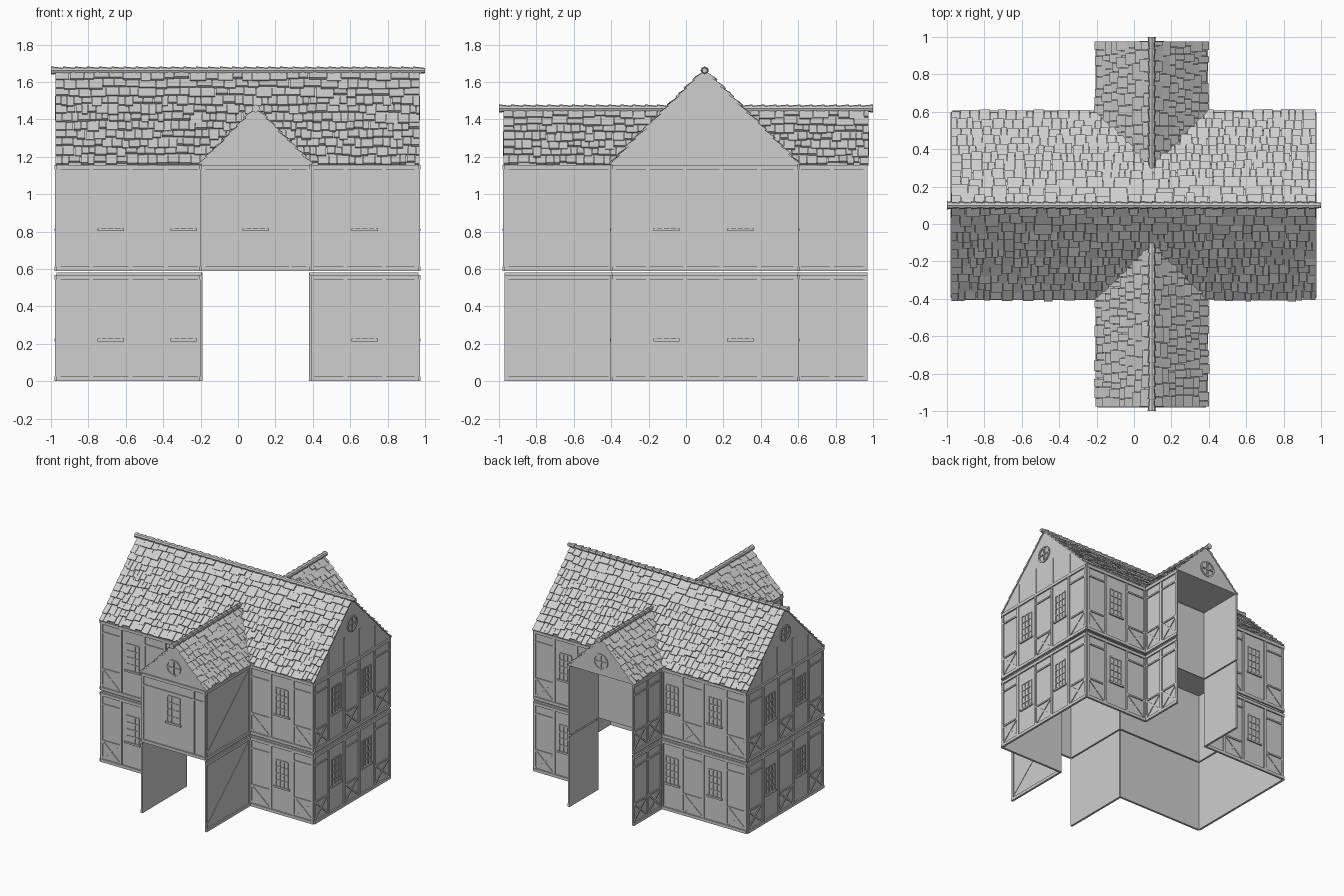
import bpy, bmesh, math, random
from mathutils import Vector

random.seed(4)
cube = bpy.data.objects.get("Cube")
if cube:
    bpy.data.objects.remove(cube)

grey = bpy.data.materials.new("plain_grey")
grey.use_nodes = True
color = (0.62, 0.62, 0.62, 1)
grey.diffuse_color = color
grey.node_tree.nodes["Principled BSDF"].inputs["Base Color"].default_value = color

# Plan of the house: long block along x, lower wing along y
X0, X1, Y0, Y1 = -0.97, 0.965, -0.395, 0.595
WX0, WX1, WY = -0.195, 0.385, 0.97
EAVE, FLOOR = 1.16, 0.59
RIDGE_Y, RIDGE_X = (Y0 + Y1) / 2, (WX0 + WX1) / 2
parts = {}


def part(name):
    return parts.setdefault(name, bmesh.new())


def hexa(bm, low, high):
    """Closed solid between two matching rings of points."""
    n = len(low)
    a = [bm.verts.new(p) for p in low]
    b = [bm.verts.new(p) for p in high]
    bm.faces.new(a[::-1])
    bm.faces.new(b)
    for i in range(n):
        j = (i + 1) % n
        bm.faces.new((a[i], a[j], b[j], b[i]))


def place(side, a, z, d):
    """Point on a wall: a along it, z up, d outwards."""
    axis, pos, sign = side
    return Vector((pos + sign * d, a, z)) if axis == "x" else Vector((a, pos + sign * d, z))


def board(name, side, p, q, width=0.02, depth=0.008):
    p, q = Vector(p), Vector(q)
    n = (q - p).normalized().orthogonal() * width / 2
    ring = [p + n, q + n, q - n, p - n]
    hexa(part(name), [place(side, v.x, v.y, -0.002) for v in ring],
         [place(side, v.x, v.y, depth) for v in ring])


def wall(side, a0, a1, z0, z1):
    ring = [(a0, z0), (a1, z0), (a1, z1), (a0, z1)]
    hexa(part("walls"), [place(side, *v, -0.006) for v in ring],
         [place(side, *v, 0) for v in ring])


def window(side, c, z):
    """Lattice window, three panes wide and four high, with a sill."""
    w, h = 0.055, 0.22
    for i in range(4):
        a = c - w + i * w * 2 / 3
        board("windows", side, (a, z), (a, z + h), 0.009, 0.006)
    for i in range(5):
        b = z + i * h / 4
        board("windows", side, (c - w, b), (c + w, b), 0.009, 0.006)
    board("windows", side, (c - w - 0.015, z), (c + w + 0.015, z), 0.014, 0.012)


def round_window(side, c, z, r=0.06):
    pts = [(c + r * math.cos(k * math.tau / 20), z + r * math.sin(k * math.tau / 20))
           for k in range(21)]
    for p, q in zip(pts, pts[1:]):
        board("round_windows", side, p, q, 0.012)
    board("round_windows", side, (c - r, z), (c + r, z), 0.01)
    board("round_windows", side, (c, z - r), (c, z + r), 0.01)


def bands(side, a0, a1, z):
    board("timber_bands", side, (a0, z + 0.012), (a1, z + 0.012), 0.024, 0.011)
    board("timber_bands", side, (a0, z + 0.555), (a1, z + 0.555), 0.024, 0.011)


def facade(side, cuts, kinds, storeys=(0, FLOOR)):
    """Timber framed wall; b = braced panel, w = window panel, d = thin diagonal."""
    a0, a1 = cuts[0], cuts[-1]
    for z in storeys:
        wall(side, a0, a1, z, z + 0.58)
        bands(side, a0, a1, z)
        for c in cuts:
            x = min(max(c, a0 + 0.01), a1 - 0.01)
            board("timber_posts", side, (x, z + 0.02), (x, z + 0.55))
        for l, r, kind in zip(cuts, cuts[1:], kinds):
            l, r = l + 0.012, r - 0.012
            if kind == "b":
                lo, hi = z + 0.03, z + 0.175
                board("timber_rails", side, (l, hi), (r, hi), 0.012)
                board("timber_rails", side, (l, z + 0.475), (r, z + 0.475), 0.012)
                board("timber_braces", side, (l, lo), (r, hi), 0.012, 0.006)
                board("timber_braces", side, (l, hi), (r, lo), 0.012, 0.006)
            elif kind == "w":
                window(side, (l + r) / 2, z + 0.22)
            else:
                board("timber_braces", side, (l, z + 0.04), (r, z + 0.53), 0.01, 0.003)


left_cuts = (X0, -0.785, -0.575, -0.385, WX0)
right_cuts = (WX1, 0.575, 0.78, X1)
gable_cuts = (Y0, -0.205, -0.005, 0.19, 0.39, Y1)
for s, y in ((-1, Y0), (1, Y1)):
    facade(("y", y, s), left_cuts, "bwbw")
    facade(("y", y, s), right_cuts, "bwb")
for s, x in ((-1, X0), (1, X1)):
    facade(("x", x, s), gable_cuts, "bwbwb")

# Wing: plain front flanks, framed back flanks, upper room over the passage
for s, x in ((-1, WX0), (1, WX1)):
    facade(("x", x, s), (Y1, 0.78, WY), "bb")
    facade(("x", x, s), (-WY, Y0), "d")
wing_front = ("y", -WY, -1)
facade(wing_front, (WX0, WX1), "w", (FLOOR,))
board("timber_rails", wing_front, (WX0, 1.06), (WX1, 1.06), 0.012)
board("timber_posts", wing_front, (0.28, 0.61), (0.28, 1.14), 0.014)
wall(("y", Y1, 1), WX0, WX1, FLOOR, EAVE)


# Roof bodies
def prism(name, axis, ends, a0, a1):
    h, m = (a1 - a0) / 2, (a0 + a1) / 2
    ring = [(a0, EAVE), (a1, EAVE), (m, EAVE + h)]
    hexa(part(name), *[[place((axis, e, 1), a, z, 0) for a, z in ring] for e in ends])


prism("main_roof", "x", (X0, X1), Y0, Y1)
prism("wing_roof", "y", (-WY, WY), WX0, WX1)

# Gable ornaments
for s, x in ((-1, X0), (1, X1)):
    side = ("x", x, s)
    round_window(side, RIDGE_Y, 1.46)
    for off in (-0.3, -0.1, 0.1, 0.3):
        top = EAVE + 0.47 - abs(off) if abs(off) > 0.2 else 1.38
        board("gable_studs", side, (RIDGE_Y + off, EAVE), (RIDGE_Y + off, top), 0.014, 0.005)
for s in (-1, 1):
    round_window(("y", s * WY, s), RIDGE_X, 1.27)


# Roof tiles: uneven rows of small slabs, lower edge lifted
def tiles(name, axis, eave, sign, half, t0, t1, rows, valley=None):
    """valley(e) gives the tile run (t0, t1) at distance e up the slope."""
    bm, step = part(name), half / rows

    def pt(t, e, lift):
        return place((axis, eave, sign), t, EAVE + e + lift, e - lift)

    for row in range(rows):
        e = row * step
        start, end = valley(e + step) if valley else (t0, t1)
        t = start
        while t < end - 0.005:
            wide = random.uniform(0.03, 0.065) * (1.5 if row > rows * 0.65 else 1)
            n = end if end - t - wide < 0.02 else t + wide
            lo = max(e + random.uniform(-0.012, 0.008), -0.006)
            hi = min(e + step * 1.15, half)
            up = random.uniform(0.008, 0.014)
            gap = 0.0015
            low = [pt(t + gap, lo, 0), pt(n - gap, lo, 0), pt(n - gap, hi, 0), pt(t + gap, hi, 0)]
            high = [pt(t + gap, lo, up), pt(n - gap, lo, up),
                    pt(n - gap, hi, 0.003), pt(t + gap, hi, 0.003)]
            hexa(bm, low, high)
            t = n


main_half, wing_half = (Y1 - Y0) / 2, (WX1 - WX0) / 2
for eave, sign in ((Y0, 1), (Y1, -1)):
    tiles("main_roof_tiles", "y", eave, sign, main_half, X0 - 0.008, X1 + 0.008, 11)
for eave, sign in ((WX0, 1), (WX1, -1)):
    tiles("wing_front_tiles", "x", eave, sign, wing_half, 0, 0, 7,
          lambda e: (-WY - 0.006, Y0 + e))
    tiles("wing_back_tiles", "x", eave, sign, wing_half, 0, 0, 7,
          lambda e: (Y1 - e, WY + 0.006))


# Ridge caps: overlapping tapered tubes
def ridge(name, axis, pos, z, start, end):
    n = round(abs(end - start) / 0.065)
    for i in range(n):
        rings = []
        for k, r in ((i, 0.022), (i + 1.1, 0.014)):
            t = start + (end - start) * min(k, n) / n
            rings.append([place((axis, pos, 1), t, z + r * math.sin(j * math.tau / 8),
                                r * math.cos(j * math.tau / 8)) for j in range(8)])
        hexa(part(name), *rings)


ridge("main_ridge", "y", RIDGE_Y, EAVE + main_half + 0.006, -1, 1)
ridge("wing_front_ridge", "x", RIDGE_X, EAVE + wing_half + 0.008, -1, -0.09)
ridge("wing_back_ridge", "x", RIDGE_X, EAVE + wing_half + 0.008, 1, 0.29)

# Turn every collected part into an object
for name, bm in parts.items():
    bmesh.ops.recalc_face_normals(bm, faces=bm.faces[:])
    mesh = bpy.data.meshes.new(name)
    bm.to_mesh(mesh)
    bm.free()
    mesh.materials.append(grey)
    bpy.context.collection.objects.link(bpy.data.objects.new(name, mesh))
